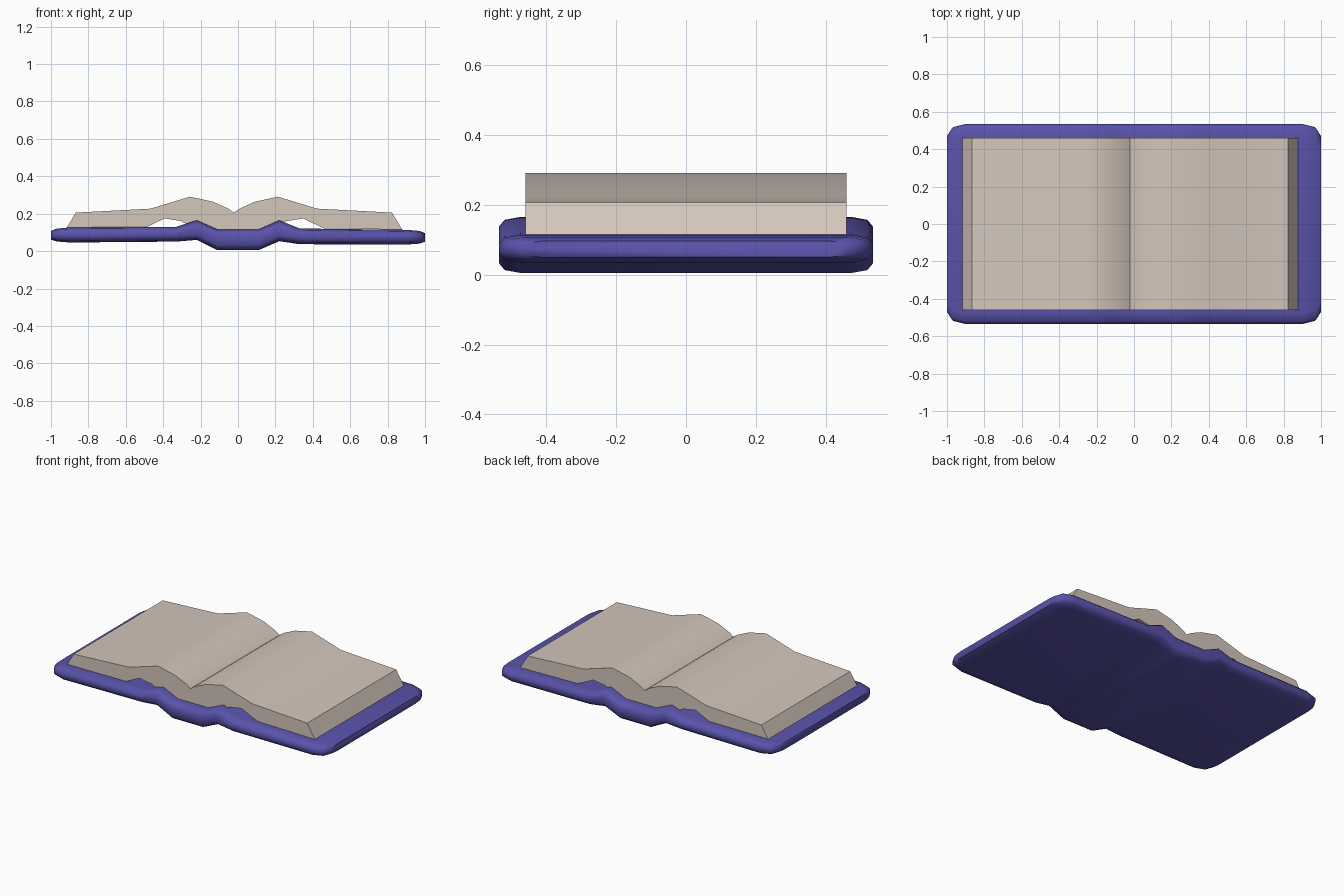
import bpy, bmesh, math

if "Cube" in bpy.data.objects:
    bpy.data.objects.remove(bpy.data.objects["Cube"])


def material(name, rgb):
    m = bpy.data.materials.new(name)
    m.diffuse_color = (*rgb, 1)
    m.use_nodes = True
    m.node_tree.nodes["Principled BSDF"].inputs["Base Color"].default_value = m.diffuse_color
    return m


def finish(bm, name, mat, angle):
    bmesh.ops.recalc_face_normals(bm, faces=bm.faces)
    me = bpy.data.meshes.new(name)
    bm.to_mesh(me)
    bm.free()
    me.materials.append(mat)
    ob = bpy.data.objects.new(name, me)
    bpy.context.collection.objects.link(ob)
    bpy.ops.object.select_all(action='DESELECT')
    ob.select_set(True)
    bpy.context.view_layer.objects.active = ob
    bpy.ops.object.shade_smooth_by_angle(angle=math.radians(angle))
    return ob


purple = material("purple_cover", (0.10, 0.085, 0.40))
paper = material("cream_paper", (0.66, 0.57, 0.50))

# Cover: rounded cross-sections lofted along x (x, half depth, bottom z, top z)
stations = [
    (-1.0, .47, .062, .108), (-.97, .517, .052, .120), (-.90, .535, .046, .127),
    (-.33, .535, .051, .130), (-.22, .535, .060, .165), (-.11, .535, .005, .116),
    (.11, .535, .005, .116), (.22, .535, .053, .165), (.33, .535, .037, .121),
    (.90, .535, .035, .114), (.97, .517, .040, .108), (1.0, .47, .050, .096)]
bm = bmesh.new()
rings = []
for x, w, lo, hi in stations:
    quarter = [(w - .06, 0), (w - .016, .008), (w, .027)]
    t = (hi - lo) / .08 if hi - lo < .08 else 1
    side = [(y, hi - d * t) for y, d in quarter]
    side += [(y, lo + d * t) for y, d in reversed(quarter)]
    ring = side + [(-y, z) for y, z in reversed(side)]
    rings.append([bm.verts.new((x, y, z)) for y, z in ring])
for a, b in zip(rings, rings[1:]):
    n = len(a)
    for i in range(n):
        j = (i + 1) % n
        bm.faces.new((a[i], a[j], b[j], b[i]))
bm.faces.new(rings[0])
bm.faces.new(rings[-1])
finish(bm, "cover", purple, 60)

# Pages: half profile mirrored about the gutter and extruded along y
GUTTER, DEPTH = -.022, .46
top = [(.03, .227), (.112, .264), (.235, .291), (.445, .227), (.845, .206), (.90, .115)]
under = [(.48, .122), (.37, .175), (.28, .160), (.12, .06)]
right = top + under
outline = [(0, .206)] + right + [(0, .012)] + [(-x, z) for x, z in reversed(right)]
bm = bmesh.new()
front = bm.faces.new([bm.verts.new((x + GUTTER, -DEPTH, z)) for x, z in outline])
ext = bmesh.ops.extrude_face_region(bm, geom=[front], use_keep_orig=True)
moved = [v for v in ext["geom"] if isinstance(v, bmesh.types.BMVert)]
bmesh.ops.translate(bm, verts=moved, vec=(0, 2 * DEPTH, 0))
finish(bm, "pages", paper, 30)
